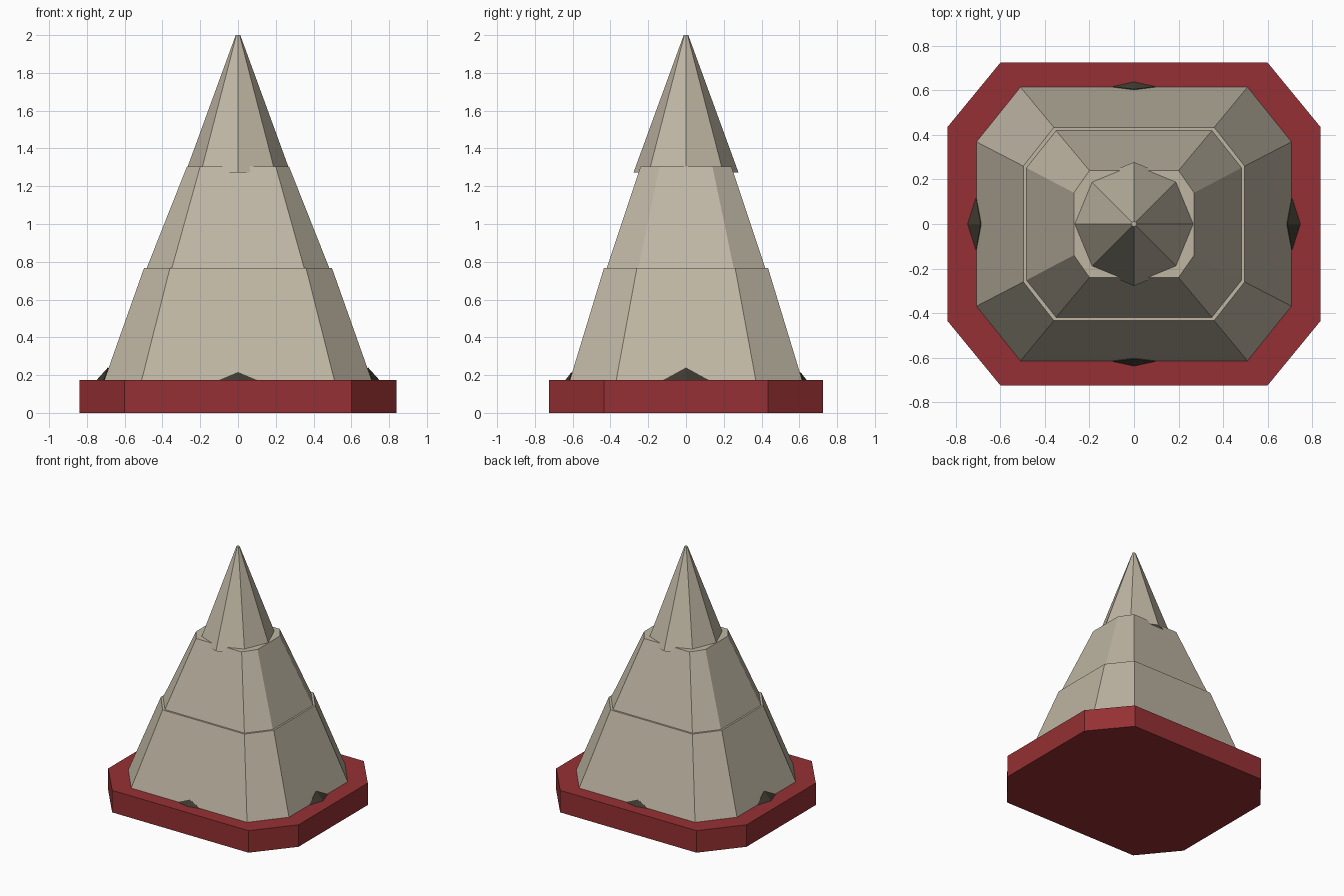
import bpy, math

if "Cube" in bpy.data.objects:
    bpy.data.objects.remove(bpy.data.objects["Cube"])


def material(name, rgb):
    m = bpy.data.materials.new(name)
    m.diffuse_color = (*rgb, 1)
    m.use_nodes = True
    m.node_tree.nodes["Principled BSDF"].inputs["Base Color"].default_value = m.diffuse_color
    return m


STONE = material("stone", (0.52, 0.47, 0.37))
RED = material("red", (0.30, 0.03, 0.033))
DARK = material("dark", (0.05, 0.043, 0.03))


def make(name, verts, faces, mat):
    me = bpy.data.meshes.new(name)
    me.from_pydata(verts, [], faces)
    me.materials.append(mat)
    ob = bpy.data.objects.new(name, me)
    bpy.context.collection.objects.link(ob)
    return ob


def ring(ax, ay, bx, by, z):
    """Chamfered rectangle: corner (ax, ay) on the long side, (bx, by) on the short side."""
    q = [(bx, by), (ax, ay)]
    pts = q + [(-x, y) for x, y in reversed(q)]
    pts += [(-x, -y) for x, y in pts]
    return [(x, y, z) for x, y in pts]


def loft(name, low, high, mat):
    n = len(low)
    faces = [(i, (i + 1) % n, n + (i + 1) % n, n + i) for i in range(n)]
    faces += [tuple(reversed(range(n))), tuple(range(n, 2 * n))]
    return make(name, low + high, faces, mat)


# Plinth and the two tapered tiers
plinth = (0.60, 0.725, 0.838, 0.435)
loft("base_plinth", ring(*plinth, 0), ring(*plinth, 0.175), RED)
loft("lower_tier", ring(0.511, 0.616, 0.709, 0.37, 0.17),
     ring(0.36, 0.434, 0.497, 0.26, 0.768), STONE)
loft("middle_tier", ring(0.352, 0.422, 0.486, 0.254, 0.76),
     ring(0.20, 0.24, 0.27, 0.14, 1.305), STONE)


# Eight-sided spire
def octagon(r, z):
    return [(r * math.cos(i * math.pi / 4), r * math.sin(i * math.pi / 4), z)
            for i in range(8)]


loft("spire", octagon(0.278, 1.272), octagon(0.012, 2.0), STONE)


# Small dark wedges at the foot of each wall
def wedge(name, angle, wall, tip, half, peak, peak_out):
    c, s = math.cos(angle), math.sin(angle)
    local = [(tip, 0, 0.17), (wall, half, 0.17), (wall - 0.07, 0, 0.17),
             (wall, -half, 0.17), (peak_out, 0, peak)]
    verts = [(x * c - y * s, x * s + y * c, z) for x, y, z in local]
    faces = [(0, 1, 4), (1, 2, 4), (2, 3, 4), (3, 0, 4), (3, 2, 1, 0)]
    make(name, verts, faces, DARK)


for i, side in enumerate(("right", "back", "left", "front")):
    dims = (0.711, 0.752, 0.128, 0.24, 0.689) if i % 2 == 0 else \
           (0.618, 0.642, 0.11, 0.216, 0.606)
    wedge(side + "_wedge", i * math.pi / 2, *dims)
